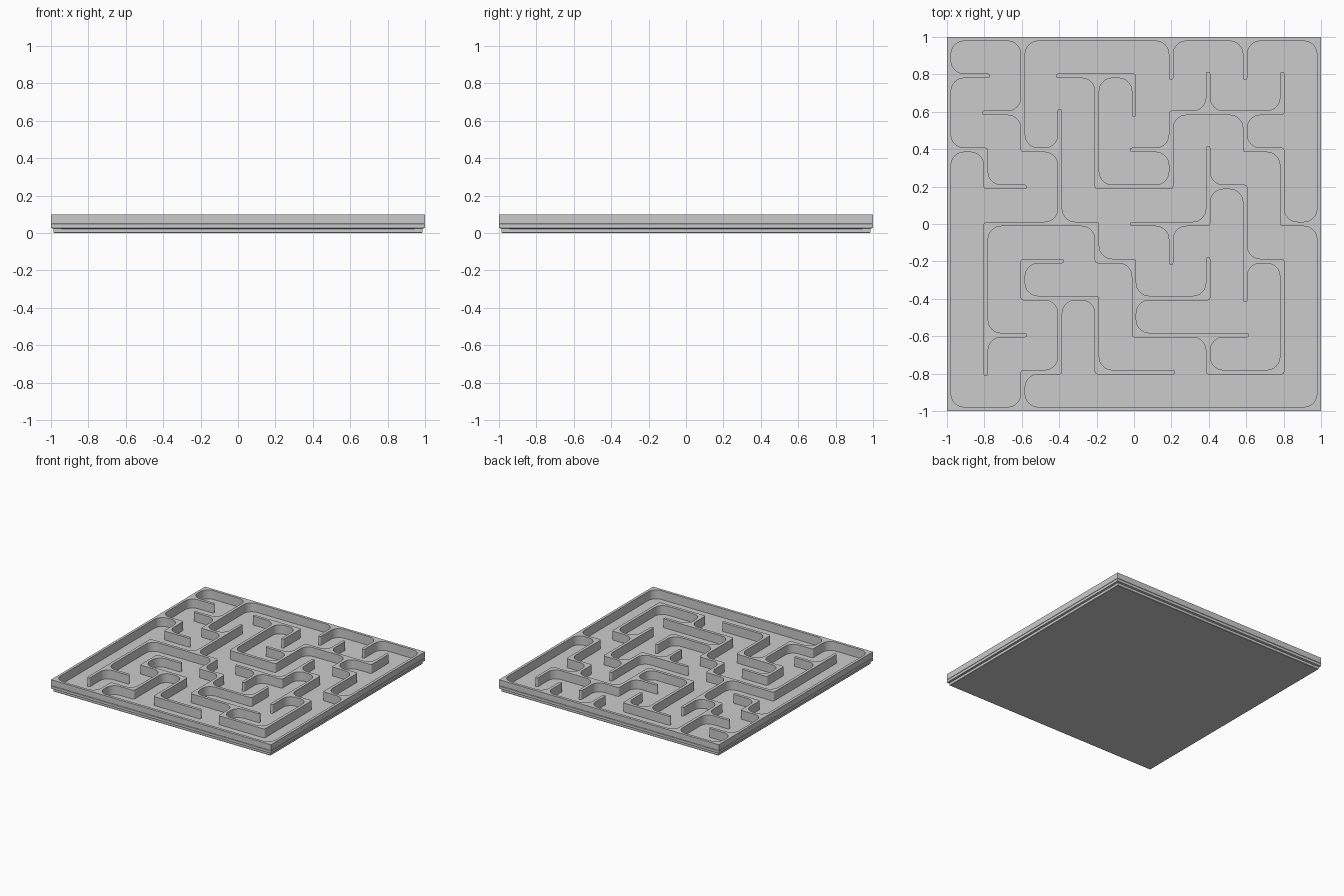
import bpy, bmesh, math
from mathutils import Vector

if "Cube" in bpy.data.objects:
    bpy.data.objects.remove(bpy.data.objects["Cube"])

PITCH, HALF = 0.198, 0.012           # cell size, half wall thickness
FILLET, NOSE, TIP = 0.07, 0.015, 0.022
Z_STEP, Z_FLOOR, Z_SEAM, Z_TOP = 0.02, 0.027, 0.05, 0.1

# Wall layout: start grid point and moves along grid lines
PATHS = [
    (-5, -5, "R" * 10 + "U" * 10 + "L" * 10 + "D" * 10),
    (-5, 4, "R"), (-3, 5, "DDDRDDRDRDDRRR"), (-4, 3, "R"), (-2, 3, "D"),
    (-2, 0, "LLDDDD"), (-4, -3, "R"), (-5, 2, "RDR"), (0, -2, "RRU"),
    (2, -3, "DRRUUULUULU"), (3, -1, "D"), (2, 1, "DLL"), (1, 0, "D"),
    (-2, -1, "LDRRDDRR"), (-2, -2, "DDLD"), (-2, 4, "RRD"),
    (-1, 4, "DDDRRUURRRU"), (0, 2, "R"), (2, 3, "U"), (3, 3, "DRDDR"),
    (1, 5, "D"), (3, 5, "D"),
]
STEP = {"R": (1, 0), "L": (-1, 0), "U": (0, 1), "D": (0, -1)}

edges = set()
for x, y, moves in PATHS:
    for m in moves:
        nx, ny = x + STEP[m][0], y + STEP[m][1]
        edges |= {((x, y), (nx, ny)), ((nx, ny), (x, y))}
        x, y = nx, ny


def arc(c, r, a, b, sweep, n):
    return [c + r * (a * math.cos(sweep * i / n) + b * math.sin(sweep * i / n))
            for i in range(n + 1)]


def trace_pocket():
    """Follow the walls with the open corridor on the left."""
    pos, d = (-5, -5), (1, 0)
    start, pts = (pos, d), []
    while True:
        v = (pos[0] + d[0], pos[1] + d[1])
        d1, n1, p = Vector(d), Vector((-d[1], d[0])), Vector(v) * PITCH
        turns = [(-d[1], d[0]), d, (d[1], -d[0]), (-d[0], -d[1])]
        k = next(i for i, t in enumerate(turns)
                 if (v, (v[0] + t[0], v[1] + t[1])) in edges)
        if k == 0:      # inside corner, wide fillet
            c = p + HALF * (n1 - d1)
            pts += arc(c + FILLET * (n1 - d1), FILLET, -n1, d1, math.pi / 2, 8)
        elif k == 2:    # outside corner, small rounding
            c = p + HALF * (n1 + d1)
            pts += arc(c - NOSE * (n1 + d1), NOSE, n1, d1, math.pi / 2, 4)
        elif k == 3:    # free wall end, round cap
            pts += arc(p + d1 * (TIP - HALF), HALF, n1, d1, math.pi, 8)
        pos, d = v, turns[k]
        if (pos, d) == start:
            return pts


def finish(name, bm, angle=30):
    bmesh.ops.recalc_face_normals(bm, faces=bm.faces[:])
    me = bpy.data.meshes.new(name)
    bm.to_mesh(me)
    bm.free()
    ob = bpy.data.objects.new(name, me)
    bpy.context.collection.objects.link(ob)
    bpy.ops.object.select_all(action="DESELECT")
    ob.select_set(True)
    bpy.context.view_layer.objects.active = ob
    bpy.ops.object.shade_smooth_by_angle(angle=math.radians(angle))
    return ob


# Maze walls and rim: square outline with the corridor outline cut out
bm = bmesh.new()
square = [Vector(p) for p in ((-1, -1), (1, -1), (1, 1), (-1, 1))]
for loop in (square, trace_pocket()):
    vs = [bm.verts.new((p.x, p.y, Z_STEP)) for p in loop]
    for i, v in enumerate(vs):
        bm.edges.new((vs[i - 1], v))
bmesh.ops.triangle_fill(bm, edges=bm.edges[:], use_beauty=True,
                        use_dissolve=False, normal=(0, 0, 1))
ext = bmesh.ops.extrude_face_region(bm, geom=bm.faces[:], use_keep_orig=True)
for g in ext["geom"]:
    if isinstance(g, bmesh.types.BMVert):
        g.co.z = Z_TOP

# Fine seam line around the outer side
for z in (Z_SEAM - 0.002, Z_SEAM, Z_SEAM + 0.002):
    bmesh.ops.bisect_plane(bm, geom=bm.verts[:] + bm.edges[:] + bm.faces[:],
                           plane_co=(0, 0, z), plane_no=(0, 0, 1))
for v in bm.verts:
    side = max(abs(v.co.x), abs(v.co.y)) > 0.999
    if side and abs(v.co.z - Z_SEAM) < 1e-4:
        v.co.x *= 0.997
        v.co.y *= 0.997
    elif side and v.co.z < Z_STEP + 1e-4:
        v.co.z = 0.027
finish("maze_walls", bm)

# Floor plate: its upper face is the corridor floor, its foot is inset
bm = bmesh.new()
bmesh.ops.create_cube(bm, size=1)
for v in bm.verts:
    v.co = (v.co.x * 1.972, v.co.y * 1.972, (v.co.z + 0.5) * Z_FLOOR)
low = [e for e in bm.edges if all(v.co.z < 1e-4 for v in e.verts)]
bmesh.ops.bevel(bm, geom=low, offset=0.003, segments=1, affect="EDGES")
finish("floor_plate", bm)
